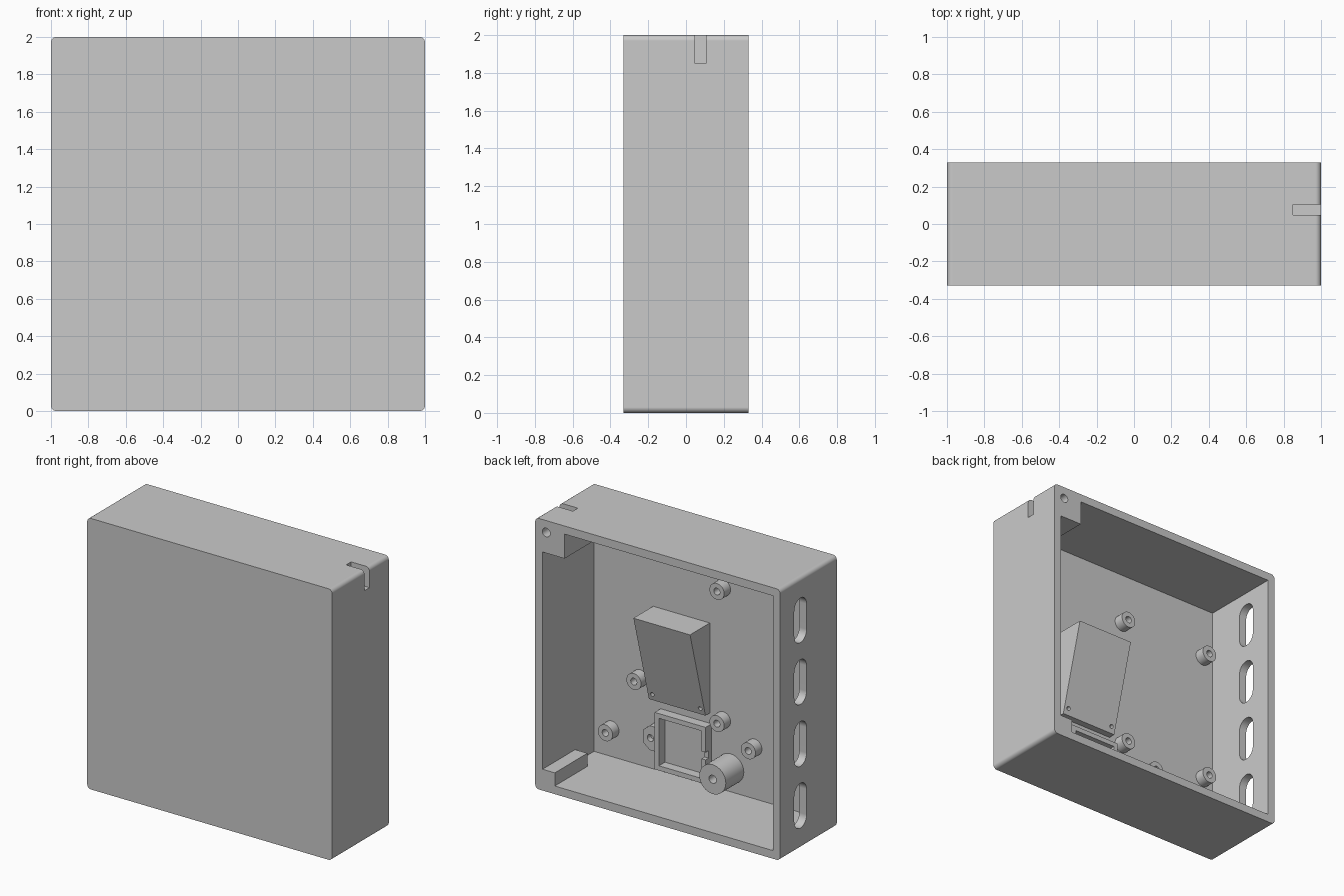
import bpy
import bmesh
import math
from mathutils import Vector

cube = bpy.data.objects.get("Cube")
if cube:
    bpy.data.objects.remove(cube, do_unlink=True)

GREY = (0.59, 0.59, 0.59, 1.0)
mat = bpy.data.materials.new("plain grey plastic")
mat.use_nodes = True
mat.diffuse_color = GREY
mat.node_tree.nodes["Principled BSDF"].inputs["Base Color"].default_value = GREY

D = 0.33          # half depth of the case
WALL = 0.06       # wall thickness
IN = 1 - WALL     # inner half width
FLOOR = -D + WALL # inside of the front panel


def finish(name, bm):
    bmesh.ops.remove_doubles(bm, verts=bm.verts, dist=1e-5)
    bmesh.ops.recalc_face_normals(bm, faces=bm.faces)
    mesh = bpy.data.meshes.new(name)
    bm.to_mesh(mesh)
    bm.free()
    mesh.materials.append(mat)
    ob = bpy.data.objects.new(name, mesh)
    bpy.context.collection.objects.link(ob)
    return ob


def prism(name, points, direction):
    """Extrude a flat 3D outline along a vector."""
    bm = bmesh.new()
    face = bm.faces.new([bm.verts.new(p) for p in points])
    new = bmesh.ops.extrude_face_region(bm, geom=[face])["geom"]
    bmesh.ops.translate(bm, vec=Vector(direction),
                        verts=[g for g in new if isinstance(g, bmesh.types.BMVert)])
    return finish(name, bm)


def box(name, x, y, z):
    pts = [(x[0], y[0], z[0]), (x[1], y[0], z[0]), (x[1], y[0], z[1]), (x[0], y[0], z[1])]
    return prism(name, pts, (0, y[1] - y[0], 0))


def rounded(x, z, r, steps):
    """Outline of a rounded rectangle, as pairs."""
    out = []
    for k, (cx, cz) in enumerate([(x[1] - r, z[1] - r), (x[0] + r, z[1] - r),
                                  (x[0] + r, z[0] + r), (x[1] - r, z[0] + r)]):
        for i in range(steps + 1):
            a = (k + i / steps) * math.pi / 2
            out.append((cx + r * math.cos(a), cz + r * math.sin(a)))
    return out


def rod(name, x, z, r, y0, y1):
    pts = [(x + r * math.cos(a), y0, z + r * math.sin(a))
           for a in (math.tau * i / 32 for i in range(32))]
    return prism(name, pts, (0, y1 - y0, 0))


def cut(target, cutter):
    cutter.hide_render = True
    bpy.context.view_layer.objects.active = target
    mod = target.modifiers.new("cut", 'BOOLEAN')
    mod.operation = 'DIFFERENCE'
    mod.solver = 'EXACT'
    mod.object = cutter
    bpy.ops.object.modifier_apply(modifier=mod.name)
    bpy.data.objects.remove(cutter, do_unlink=True)


def post(name, x, z, r, hole, height):
    """Round post with a blind screw hole, standing on the front panel."""
    top = FLOOR + height
    profile = [(r, FLOOR), (r, top), (hole, top), (hole, FLOOR + 0.01), (0, FLOOR + 0.01)]
    bm = bmesh.new()
    verts = [bm.verts.new((x + px, py, z)) for px, py in profile]
    edges = [bm.edges.new(pair) for pair in zip(verts, verts[1:])]
    bmesh.ops.spin(bm, geom=verts + edges, cent=(x, 0, z), axis=(0, 1, 0),
                   angle=math.tau, steps=32)
    return finish(name, bm)


# Case shell with rounded long edges
shell = prism("case_shell", [(x, -D, z) for x, z in rounded((-1, 1), (0, 2), 0.03, 6)],
              (0, 2 * D, 0))

# Cavity, leaving an upper and a lower corner block
cavity = box("cavity_cutter", (-IN, IN), (FLOOR, 0.5), (WALL, 2 - WALL))
cut(cavity, box("upper_block", (0.76, 1.2), (-0.05, 0.7), (1.76, 2.2)))
cut(cavity, box("lower_block", (0.84, 1.2), (-0.05, 0.7), (-0.2, 0.157)))
cut(shell, cavity)

# Nut slot and screw hole in the upper corner block
cut(shell, box("nut_slot_cutter", (0.85, 1.1), (0.047, 0.105), (1.85, 2.1)))
cut(shell, rod("screw_hole_cutter", 0.91, 1.912, 0.032, 0.08, 0.4))

# Row of vent slots in one side
for i in range(4):
    zc = 0.317 + 0.456 * i
    outline = rounded((0.022, 0.166), (zc - 0.165, zc + 0.165), 0.0719, 8)
    cut(shell, prism("vent_cutter", [(-1.1, y, z) for y, z in outline], (0.2, 0, 0)))

# Circuit board posts
for x, z in [(-0.115, 1.55), (-0.85, 1.55), (-0.115, 0.575), (-0.85, 0.575),
             (0.563, 0.704), (0.796, 0.263), (-0.371, 0.442)]:
    post("board_post", x, z, 0.06, 0.025, 0.075)
post("large_post", -0.175, 0.232, 0.108, 0.03, 0.21)

# Sloped mounting wedge with two screw holes
wedge = prism("mounting_wedge", [(-0.005, FLOOR, 0.595), (-0.005, FLOOR, 1.26),
                                 (-0.005, -0.04, 1.26), (-0.005, -0.22, 0.595)], (0.462, 0, 0))
for x in (0.03, 0.42):
    cut(wedge, rod("wedge_hole_cutter", x, 0.643, 0.015, FLOOR + 0.01, 0))

# Square sensor frame with a cable notch and a screw tab
TOP = FLOOR + 0.07
frame = box("sensor_frame", (-0.02, 0.396), (FLOOR, TOP), (0.1, 0.52))
cut(frame, box("frame_cutter", (0.015, 0.361), (FLOOR - 0.1, TOP + 0.1), (0.135, 0.485)))
cut(frame, box("notch_cutter", (-0.1, 0.05), (TOP - 0.035, TOP + 0.1), (0.28, 0.335)))
tab = prism("frame_tab", [(x, FLOOR, z) for x, z in
                          [(0.396, 0.22), (0.45, 0.22), (0.5, 0.26), (0.5, 0.36),
                           (0.45, 0.4), (0.396, 0.4)]], (0, 0.05, 0))
cut(tab, rod("tab_hole_cutter", 0.445, 0.31, 0.025, FLOOR + 0.01, 0))

# Smooth the round parts, keep edges crisp and large faces flat
for ob in bpy.context.collection.objects:
    if ob.type == 'MESH' and mat.name in ob.data.materials:
        bpy.ops.object.select_all(action='DESELECT')
        ob.select_set(True)
        bpy.context.view_layer.objects.active = ob
        bpy.ops.object.shade_smooth_by_angle(angle=math.radians(30))
        ob.modifiers.new("flat_normals", 'WEIGHTED_NORMAL').keep_sharp = True
